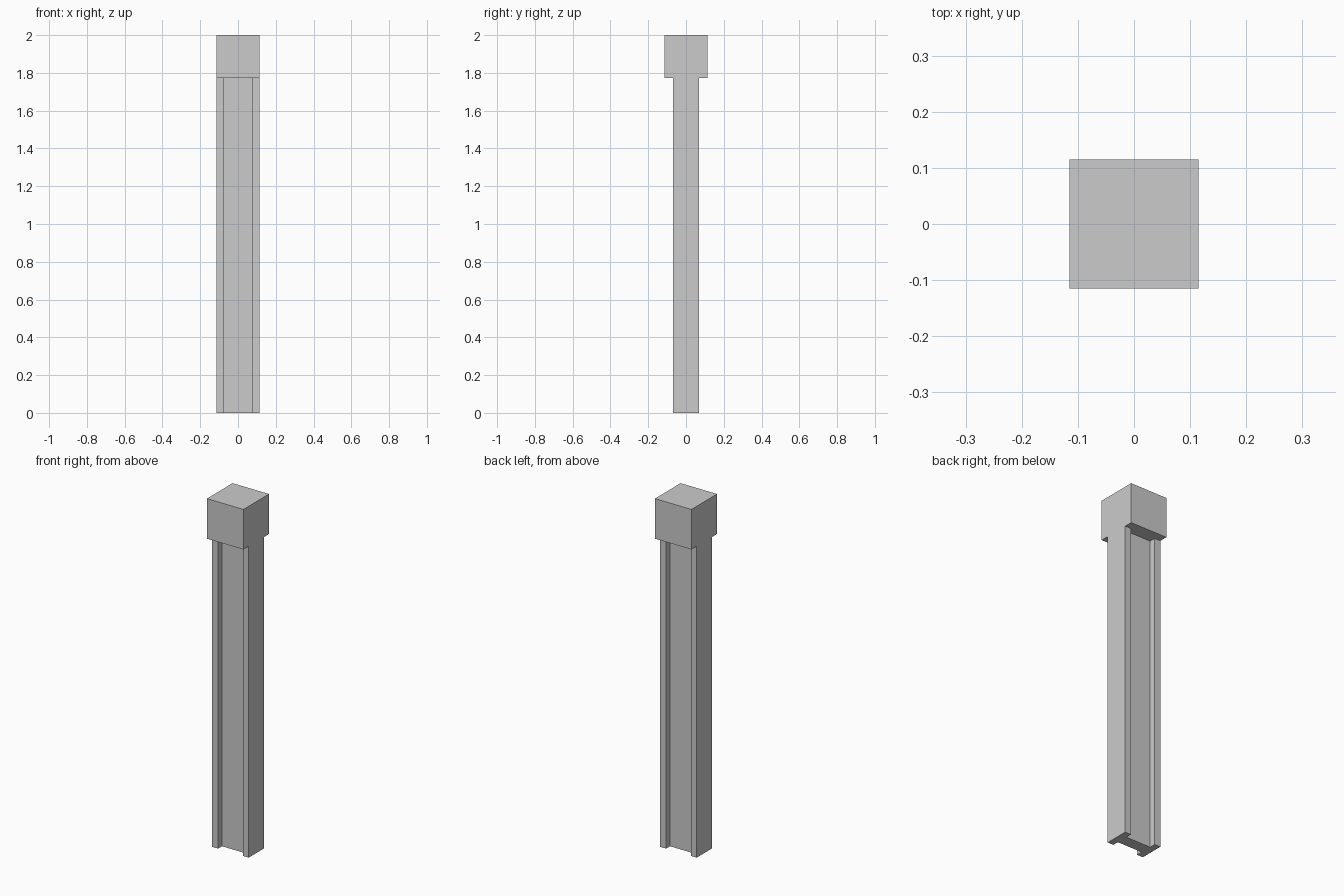
import bpy
import bmesh

if "Cube" in bpy.data.objects:
    bpy.data.objects.remove(bpy.data.objects["Cube"])

HALF = 0.115      # half width of cap and shaft
DEPTH = 0.068     # half depth of the shaft flanges
INNER = 0.078     # inner edge of the flanges
WEB = 0.033       # half thickness of the web
CAP_Z, TOP = 1.772, 2.0


def extrude_profile(name, points, z0, z1):
    """Solid prism from a counter-clockwise outline."""
    bm = bmesh.new()
    face = bm.faces.new([bm.verts.new((x, y, z0)) for x, y in points])
    result = bmesh.ops.extrude_face_region(bm, geom=[face], use_keep_orig=True)
    top = [v for v in result["geom"] if isinstance(v, bmesh.types.BMVert)]
    bmesh.ops.translate(bm, verts=top, vec=(0, 0, z1 - z0))
    bmesh.ops.recalc_face_normals(bm, faces=bm.faces)
    mesh = bpy.data.meshes.new(name)
    bm.to_mesh(mesh)
    bm.free()
    obj = bpy.data.objects.new(name, mesh)
    bpy.context.collection.objects.link(obj)
    return obj


# H-shaped shaft: one front half outline, turned half a circle for the back
half = [(-HALF, -DEPTH), (-INNER, -DEPTH), (-INNER, -WEB),
        (INNER, -WEB), (INNER, -DEPTH), (HALF, -DEPTH)]
extrude_profile("post_shaft", half + [(-x, -y) for x, y in half], 0, CAP_Z)

# Square block on top
square = [(-HALF, -HALF), (HALF, -HALF), (HALF, HALF), (-HALF, HALF)]
extrude_profile("post_cap", square, CAP_Z, TOP)
